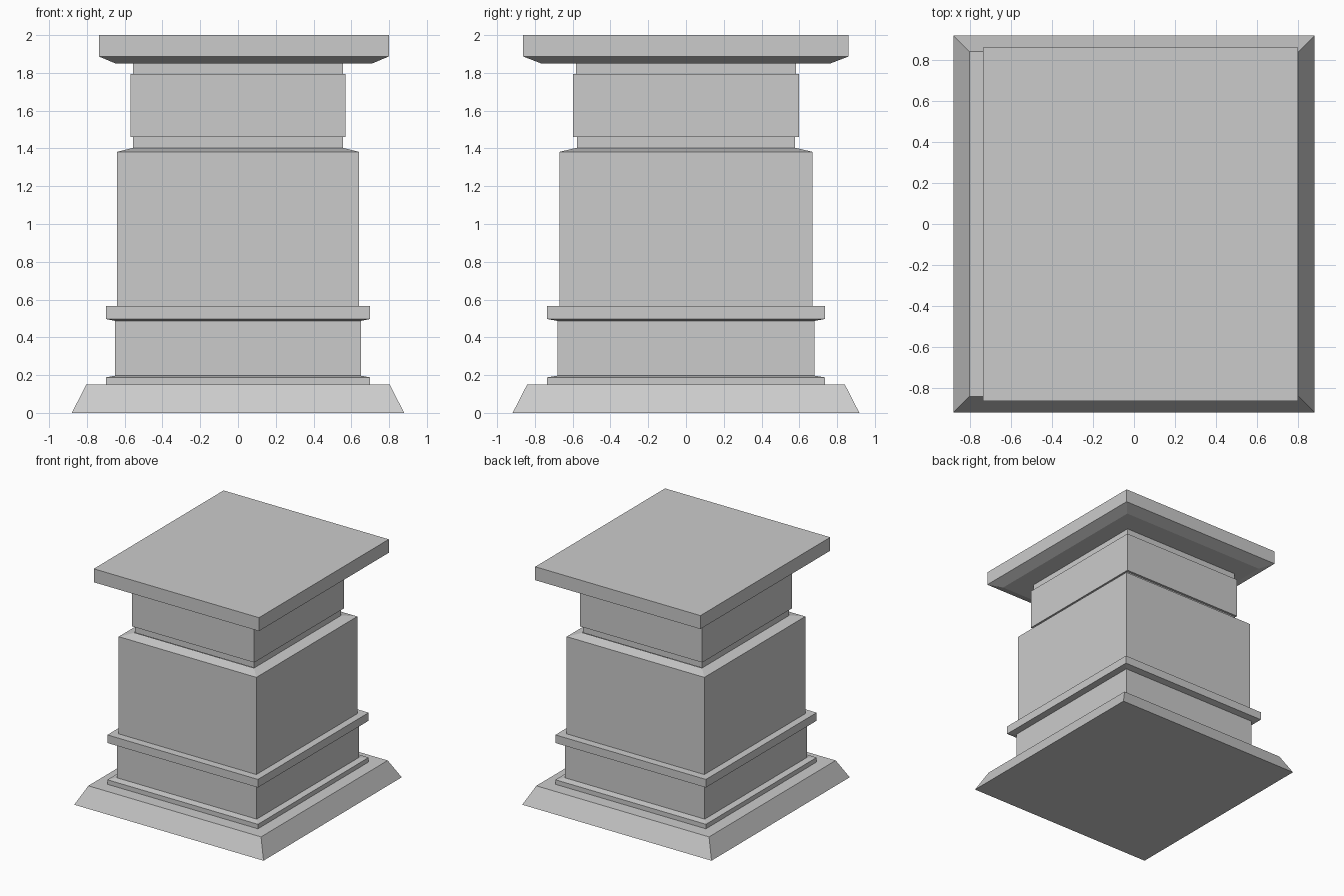
import bpy
import bmesh

if "Cube" in bpy.data.objects:
    bpy.data.objects.remove(bpy.data.objects["Cube"])


def stack(name, rings, center=(0, 0), close_bottom=False, close_top=False):
    """Skin a column of rectangular rings given as (half_x, half_y, z)."""
    bm = bmesh.new()
    cx, cy = center
    loops = [[bm.verts.new((cx + sx * hx, cy + sy * hy, z))
              for sx, sy in ((-1, -1), (1, -1), (1, 1), (-1, 1))]
             for hx, hy, z in rings]
    for low, high in zip(loops, loops[1:]):
        for i in range(4):
            j = (i + 1) % 4
            bm.faces.new((low[i], low[j], high[j], high[i]))
    if close_bottom:
        bm.faces.new(loops[0][::-1])
    if close_top:
        bm.faces.new(loops[-1])
    mesh = bpy.data.meshes.new(name)
    bm.to_mesh(mesh)
    bm.free()
    obj = bpy.data.objects.new(name, mesh)
    bpy.context.collection.objects.link(obj)
    return obj


# Sloped foot with a flat ledge running in to the lower moulding
stack("base_plinth", [(0.88, 0.918, 0), (0.803, 0.841, 0.15), (0.70, 0.735, 0.15)],
      close_bottom=True)

# Thin step above the foot
stack("lower_moulding", [(0.70, 0.735, 0.15), (0.70, 0.735, 0.188), (0.65, 0.68, 0.197)])

# Recessed block
stack("lower_block", [(0.65, 0.68, 0.197), (0.65, 0.68, 0.487)])

# Projecting band with bevelled underside
stack("middle_band", [(0.65, 0.68, 0.487), (0.70, 0.735, 0.497),
                      (0.70, 0.735, 0.565), (0.64, 0.67, 0.565)])

# Main body with sloped shoulder
stack("main_body", [(0.64, 0.67, 0.565), (0.64, 0.67, 1.382), (0.555, 0.58, 1.403)])

# Neck and the collar block around it
stack("lower_neck", [(0.555, 0.577, 1.403), (0.555, 0.577, 1.46)])
stack("collar_block", [(0.555, 0.577, 1.46), (0.569, 0.597, 1.46),
                       (0.569, 0.597, 1.795), (0.555, 0.582, 1.795)])
stack("upper_neck", [(0.555, 0.582, 1.795), (0.555, 0.582, 1.851)])

# Overhanging cap slab, sitting slightly off centre
stack("cap_slab", [(0.682, 0.768, 1.851), (0.768, 0.862, 1.887), (0.768, 0.862, 2.0)],
      center=(0.031, -0.001), close_bottom=True, close_top=True)
